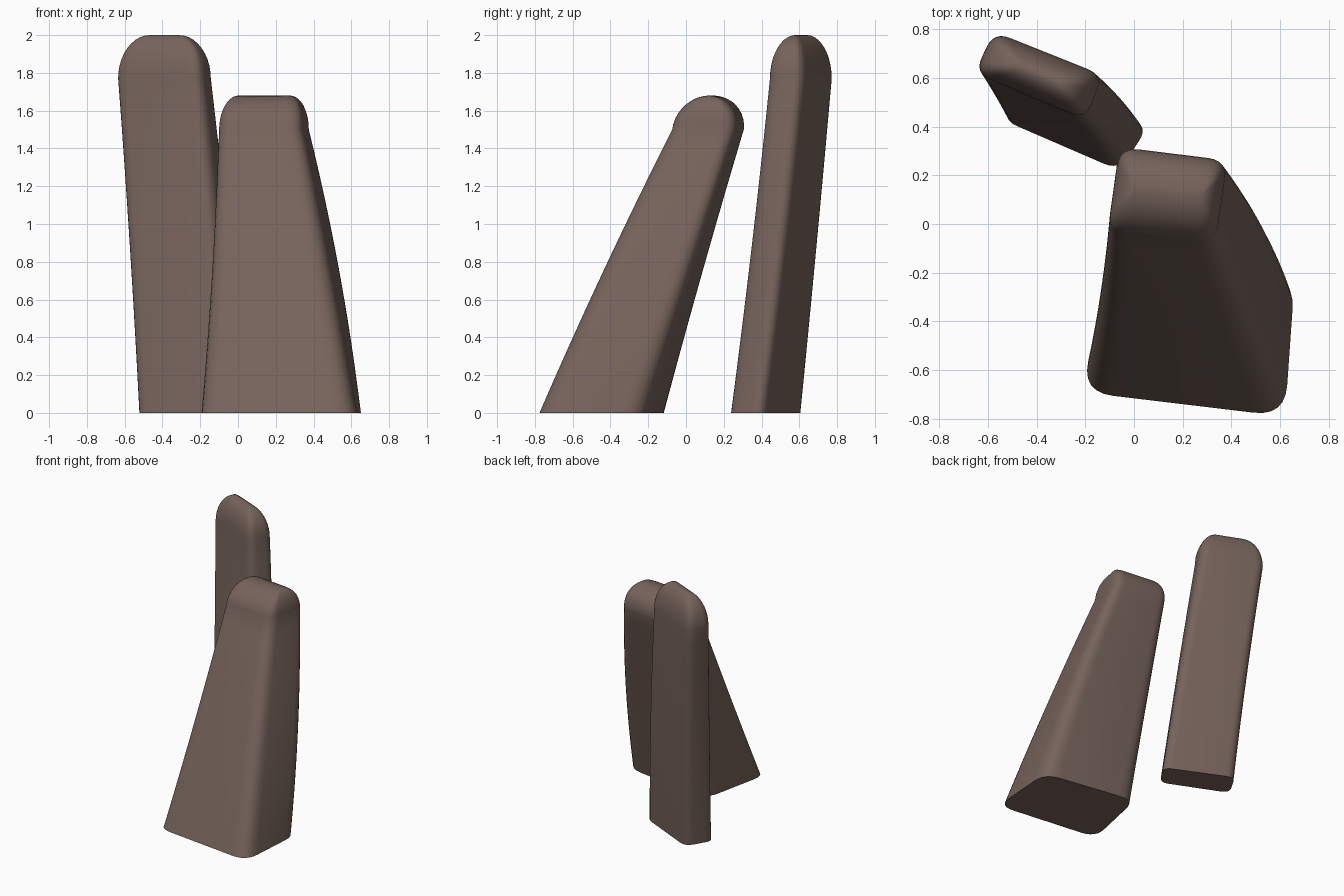
import bpy
import bmesh
import math
from mathutils import Vector

default = bpy.data.objects.get("Cube")
if default:
    bpy.data.objects.remove(default, do_unlink=True)

stone_mat = bpy.data.materials.new("brown_stone")
stone_mat.use_nodes = True
colour = (0.18, 0.125, 0.104, 1)
stone_mat.diffuse_color = colour
bsdf = stone_mat.node_tree.nodes["Principled BSDF"]
bsdf.inputs["Base Color"].default_value = colour
bsdf.inputs["Roughness"].default_value = 0.9


def bend(a, b, c, t):
    """Quadratic curve through a, b (halfway) and c."""
    return a * (1 - t) * (1 - 2 * t) + b * 4 * t * (1 - t) + c * t * (2 * t - 1)


def rounded(quad, radius, steps=6):
    """Outline of a four-cornered section with softened corners."""
    points = []
    for i, corner in enumerate(quad):
        before, after = quad[i - 1] - corner, quad[(i + 1) % 4] - corner
        p = corner + before.normalized() * min(radius, before.length * 0.45)
        q = corner + after.normalized() * min(radius, after.length * 0.45)
        for k in range(steps + 1):
            t = k / steps
            points.append(p * (1 - t) ** 2 + corner * 2 * t * (1 - t) + q * t * t)
    return points


def standing_stone(name, base, middle, shoulder, shoulder_z, top_z, radius, ridge, lean):
    """Loft sections from the ground up, then close them in a domed ridge."""
    base, middle, shoulder = ([Vector(p) for p in s] for s in (base, middle, shoulder))
    rings = []

    # Tapering shaft
    levels = 16
    for k in range(levels + 1):
        t = k / levels
        quad = [bend(a, b, c, t) for a, b, c in zip(base, middle, shoulder)]
        r = radius[0] + (radius[1] - radius[0]) * t
        rings.append([(p.x, p.y, shoulder_z * t) for p in rounded(quad, r)])

    # Domed top: the thickness closes to a ridge, the width only shortens
    centre = sum(shoulder, Vector((0, 0))) / 4
    along = (shoulder[1] - shoulder[0]).normalized()
    across = Vector((-along.y, along.x))
    outline = rounded(shoulder, radius[1])
    arcs = 10
    for k in range(1, arcs + 1):
        angle = math.pi / 2 * k / arcs
        thin = max(math.cos(angle), 0.02)
        wide = ridge + (1 - ridge) * math.cos(angle)
        height = math.sin(angle)
        ring = []
        for p in outline:
            d = p - centre
            q = centre + along * d.dot(along) * wide + across * (d.dot(across) * thin + lean * height)
            ring.append((q.x, q.y, shoulder_z + (top_z - shoulder_z) * height))
        rings.append(ring)

    bm = bmesh.new()
    loops = [[bm.verts.new(p) for p in ring] for ring in rings]
    for low, high in zip(loops, loops[1:]):
        for i in range(len(low)):
            j = (i + 1) % len(low)
            bm.faces.new((low[i], low[j], high[j], high[i]))
    bm.faces.new(loops[0][::-1])
    bm.faces.new(loops[-1])
    bmesh.ops.recalc_face_normals(bm, faces=bm.faces)

    mesh = bpy.data.meshes.new(name)
    bm.to_mesh(mesh)
    bm.free()
    mesh.materials.append(stone_mat)
    obj = bpy.data.objects.new(name, mesh)
    bpy.context.collection.objects.link(obj)
    bpy.ops.object.select_all(action="DESELECT")
    obj.select_set(True)
    bpy.context.view_layer.objects.active = obj
    bpy.ops.object.shade_smooth_by_angle(angle=math.radians(50))


# Broad stone leaning back, sections given front-right corner first
standing_stone(
    "leaning_stone",
    base=[(-0.215, -0.69), (0.62, -0.79), (0.66, -0.22), (-0.09, -0.1)],
    middle=[(-0.15, -0.37), (0.48, -0.45), (0.55, 0.02), (-0.08, 0.1)],
    shoulder=[(-0.11, -0.04), (0.335, -0.08), (0.385, 0.26), (-0.06, 0.315)],
    shoulder_z=1.5, top_z=1.68, radius=(0.13, 0.08), ridge=0.6, lean=0.02)

# Tall narrow slab behind it
standing_stone(
    "upright_stone",
    base=[(-0.545, 0.43), (-0.06, 0.22), (0.06, 0.4), (-0.43, 0.625)],
    middle=[(-0.595, 0.52), (-0.12, 0.33), (-0.025, 0.51), (-0.49, 0.71)],
    shoulder=[(-0.655, 0.62), (-0.2, 0.425), (-0.125, 0.61), (-0.575, 0.79)],
    shoulder_z=1.77, top_z=2.0, radius=(0.07, 0.07), ridge=0.35, lean=0.0)
